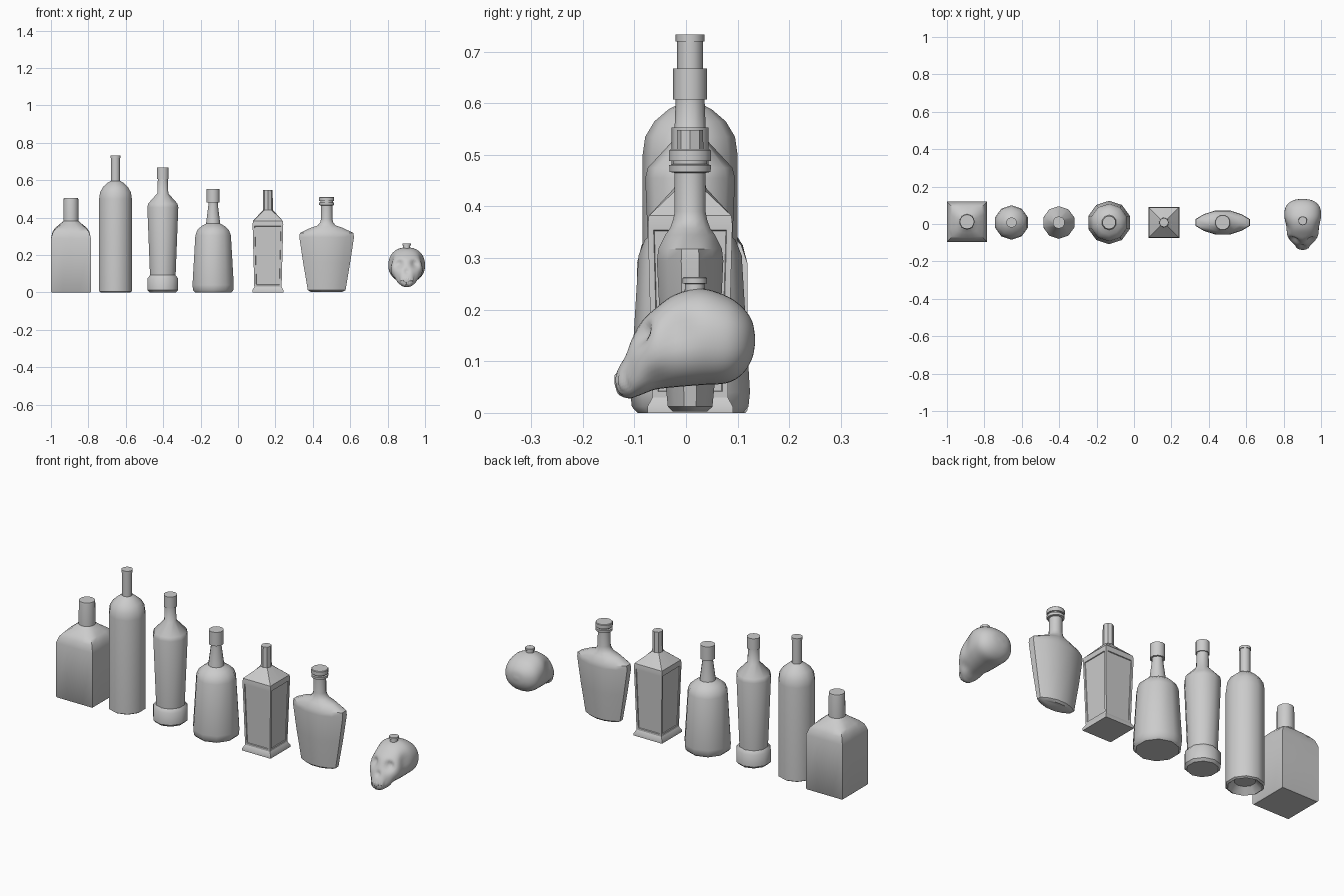
import bpy, bmesh
from math import cos, sin, pi, radians, exp
from mathutils import Vector

if "Cube" in bpy.data.objects:
    bpy.data.objects.remove(bpy.data.objects["Cube"])

CY = 0.008  # shared centre line of the bottles


def finish(bm, name, loc, angle=40):
    bmesh.ops.recalc_face_normals(bm, faces=bm.faces)
    me = bpy.data.meshes.new(name)
    bm.to_mesh(me)
    bm.free()
    ob = bpy.data.objects.new(name, me)
    bpy.context.collection.objects.link(ob)
    ob.location = loc
    bpy.ops.object.select_all(action='DESELECT')
    ob.select_set(True)
    bpy.context.view_layer.objects.active = ob
    bpy.ops.object.shade_smooth_by_angle(angle=radians(angle))
    return ob


def skin(rings):
    """Bridge rings of points and cap both ends."""
    bm = bmesh.new()
    vs = [[bm.verts.new(p) for p in r] for r in rings]
    n = len(vs[0])
    for a, b in zip(vs, vs[1:]):
        for i in range(n):
            j = (i + 1) % n
            bm.faces.new((a[i], a[j], b[j], b[i]))
    bm.faces.new(vs[0][::-1])
    bm.faces.new(vs[-1])
    return bm


def ring(z, rx, ry, t=0.0, n=10, phase=90):
    """Ring blended from circle (t=0) to square (t=1); t<0 leans to a lens."""
    pts = []
    for k in range(n):
        a = radians(phase) + 2 * pi * k / n
        c, s = cos(a), sin(a)
        f = 1 + t * (1 / max(abs(c), abs(s)) - 1)
        pts.append((rx * c * f, ry * s * f, z))
    return pts


def round_bottle(name, x, profile):
    finish(skin([ring(z, r, r) for z, r in profile]), name, (x, CY, 0))


# Tall slim bottle with hollow base
round_bottle("tall_bottle", -0.655, [
    (.03, .05), (0, .082), (.006, .092), (.50, .092), (.535, .087), (.565, .069),
    (.588, .042), (.597, .025), (.72, .025), (.72, .028), (.733, .028)])

# Flared bottle with heavy foot
round_bottle("footed_bottle", -0.402, [
    (0, .074), (.012, .086), (.075, .086), (.092, .072), (.455, .087),
    (.475, .082), (.53, .031), (.607, .028), (.607, .033), (.667, .033)])

# Wide bell-shaped bottle
round_bottle("bell_bottle", -0.133, [
    (0, .102), (.012, .113), (.04, .116), (.305, .100), (.335, .088), (.355, .065),
    (.368, .040), (.39, .037), (.465, .027), (.48, .027), (.48, .036), (.553, .036)])

# Square bottle with rounded shoulders
square = [(0, .103, 1), (.005, .107, 1), (.29, .107, 1), (.325, .098, .9), (.345, .085, .7),
          (.365, .06, .4), (.382, .041, 0), (.495, .04, 0), (.505, .038, 0)]
finish(skin([ring(z, r, r, t, 16, 0) for z, r, t in square]),
       "square_bottle", (-.893, .012, 0))

# Panelled bottle, sunk panels on all four sides
panelled = [(0, .083, 1), (.012, .083, 1), (.03, .073, 1), (.365, .082, 1), (.382, .08, 1),
            (.44, .027, 0), (.548, .025, 0)]
bm = skin([ring(z, r, r, t, 8, 0) for z, r, t in panelled])
bmesh.ops.recalc_face_normals(bm, faces=bm.faces)
for d in (Vector((1, 0, 0)), Vector((-1, 0, 0)), Vector((0, 1, 0)), Vector((0, -1, 0))):
    bm.normal_update()
    panel = [f for f in bm.faces
             if f.normal.dot(d) > .9 and .15 < f.calc_center_median().z < .25
             and f.calc_area() > .015]
    if panel:
        bmesh.ops.inset_region(bm, faces=panel, thickness=.011, depth=0, use_even_offset=True)
        bmesh.ops.inset_region(bm, faces=panel, thickness=.002, depth=-.004)
finish(bm, "panelled_bottle", (.16, CY, 0), 30)

# Flat flask, wide at the shoulders
flask = [(.003, .088, .035, -.15), (.012, .105, .045, -.15), (.16, .131, .06, -.15),
         (.295, .152, .067, -.15), (.318, .149, .064, -.15), (.345, .09, .05, -.1),
         (.358, .05, .04, 0), (.375, .036, .034, 0), (.39, .032, .031, 0), (.465, .031, .031, 0),
         (.467, .041, .041, 0), (.48, .042, .042, 0), (.482, .034, .034, 0),
         (.488, .034, .034, 0), (.488, .042, .042, 0), (.508, .042, .042, 0), (.511, .039, .039, 0)]
finish(skin([ring(z, a, b, t, 12, 15) for z, a, b, t in flask]), "flask_bottle", (.474, CY, 0))

# Skull-shaped bottle: stations along y with low z, high z, half width
stations = [(-.137, .058, .072, .012), (-.13, .037, .088, .03), (-.112, .028, .128, .043),
            (-.09, .034, .172, .066), (-.06, .045, .202, .083), (-.02, .05, .23, .09),
            (.03, .054, .241, .098), (.08, .058, .226, .095), (.11, .076, .204, .077),
            (.128, .105, .178, .046), (.134, .135, .147, .01)]


def station(u):
    """Catmull-Rom sample of the stations."""
    i = min(int(u), len(stations) - 2)
    t = u - i
    p = [stations[min(max(i + k, 0), len(stations) - 1)] for k in (-1, 0, 1, 2)]
    return [.5 * (2 * b + (c - a) * t + (2 * a - 5 * b + 4 * c - d) * t * t
                  + (3 * b - a - 3 * c + d) * t ** 3) for a, b, c, d in zip(*p)]


rings = []
for s in range(51):
    y, lo, hi, w = station(s / 5)
    row = []
    for k in range(36):
        a = 2 * pi * k / 36
        c, q = cos(a), sin(a)
        row.append((w * (1 if c > 0 else -1) * abs(c) ** .9, y,
                    (lo + hi) / 2 + (hi - lo) / 2 * (1 if q > 0 else -1) * abs(q) ** .9))
    rings.append(row)
bm = skin(rings)
# Eye sockets, nose hollow and temple hollows
dents = [((0, -.118, .112), .012, (0, .010, 0))]
for sx in (-1, 1):
    dents += [((sx * .043, -.085, .150), .023, (-sx * .006, .024, 0)),
              ((sx * .085, -.015, .165), .035, (-sx * .010, 0, 0)),
              ((sx * .055, -.06, .075), .025, (-sx * .010, 0, 0))]
for v in bm.verts:
    move = Vector()
    for c, r, d in dents:
        move += Vector(d) * exp(-((v.co - Vector(c)).length / r) ** 2)
    # Tooth ridges on the muzzle
    if v.co.y < -.105 and v.co.z < .075:
        move.y += .002 * cos(v.co.x * 500)
    v.co += move
finish(bm, "skull_body", (.902, 0, 0), 50)
cap = [(.225, .020), (.25, .019), (.251, .024), (.261, .024), (.263, .022)]
finish(skin([ring(z, r, r, 0, 14) for z, r in cap]), "skull_stopper", (.902, .017, 0))
